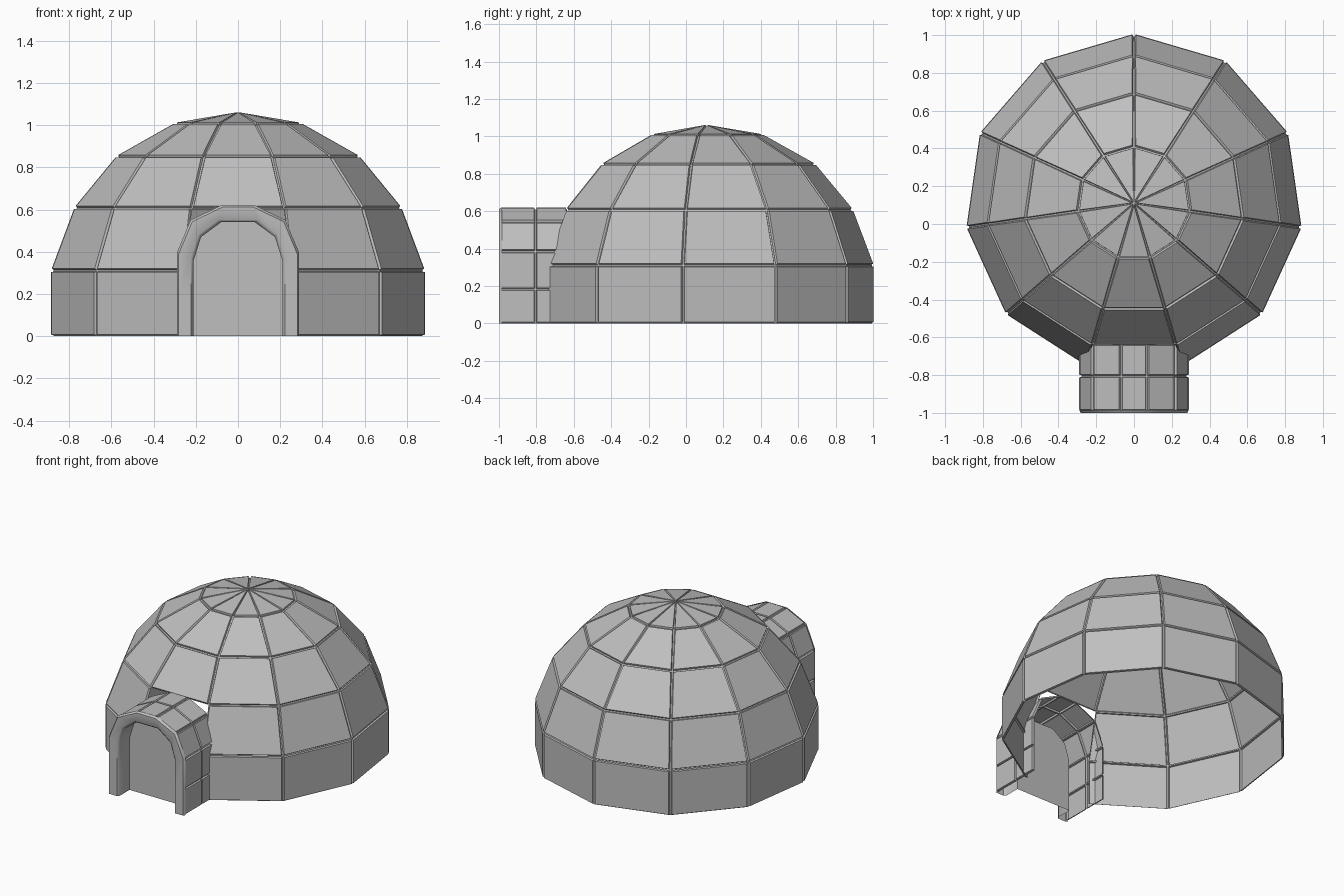
import bpy, bmesh, math

cube = bpy.data.objects.get("Cube")
if cube:
    bpy.data.objects.remove(cube)

SIDES = 11
CENTRE_Y = 0.11
RAISE = 0.012

snow = bpy.data.materials.new("snow_grey")
snow.use_nodes = True
colour = (0.52, 0.52, 0.52, 1)
snow.diffuse_color = colour
snow.node_tree.nodes["Principled BSDF"].inputs["Base Color"].default_value = colour


def finish(bm, name):
    mesh = bpy.data.meshes.new(name)
    bm.to_mesh(mesh)
    bm.free()
    mesh.materials.append(snow)
    obj = bpy.data.objects.new(name, mesh)
    bpy.context.collection.objects.link(obj)
    return obj


def raise_blocks(bm):
    """Turn every face into a raised block with a groove around it."""
    faces = bm.faces[:]
    bm.normal_update()
    bmesh.ops.inset_individual(bm, faces=faces, thickness=0.006)
    bmesh.ops.inset_individual(bm, faces=faces, thickness=0.004, depth=RAISE)


def loft(bm, sections):
    """Join rows of points with quads and return the vertex rows."""
    rows = [[bm.verts.new(p) for p in s] for s in sections]
    for a, b in zip(rows, rows[1:]):
        for i in range(len(a) - 1):
            bm.faces.new((a[i], b[i], b[i + 1], a[i + 1]))
    return rows


def arch(half, y, shrink=0.0):
    """Mirror half an arch and place it at depth y."""
    right = [(max(x - shrink, 0), z - shrink if z > 0 else 0) for x, z in half]
    left = [(-x, z) for x, z in reversed(right)]
    return [(x, y, z) for x, z in right + left]


# Dome of block courses, open where the tunnel enters
bm = bmesh.new()
courses = [(0.884, 0), (0.884, 0.31), (0.773, 0.605), (0.574, 0.845), (0.297, 1.0)]
rings = []
for radius, z in courses:
    ring = []
    for i in range(SIDES):
        a = math.pi / 2 + math.tau * i / SIDES
        ring.append(bm.verts.new((radius * math.cos(a), CENTRE_Y + radius * math.sin(a), z)))
    rings.append(ring)
apex = bm.verts.new((0, CENTRE_Y, 1.05))
front = SIDES // 2
for level, (low, high) in enumerate(zip(rings, rings[1:])):
    for i in range(SIDES):
        if i == front and level < 2:
            continue
        j = (i + 1) % SIDES
        bm.faces.new((low[i], low[j], high[j], high[i]))
for i in range(SIDES):
    bm.faces.new((rings[-1][i], rings[-1][(i + 1) % SIDES], apex))
raise_blocks(bm)
finish(bm, "dome")

# Entrance tunnel, two rows of blocks deep
outer = [(0.29, 0), (0.29, 0.195), (0.29, 0.395), (0.225, 0.55), (0.08, 0.62)]
inner = [(0.21, 0), (0.21, 0.17), (0.21, 0.36), (0.175, 0.47), (0.08, 0.54)]
bm = bmesh.new()
loft(bm, [arch(outer, y, RAISE) for y in (-0.99, -0.805, -0.635)])
raise_blocks(bm)
finish(bm, "entrance_tunnel")

# Rounded surround of the doorway
bm = bmesh.new()
loft(bm, [arch(inner, -0.88), arch(inner, -0.985), arch(inner, -1.0, -0.012),
          arch(outer, -1.0, 0.008), arch(outer, -0.985)])
surround = finish(bm, "door_surround")
bpy.context.view_layer.objects.active = surround
surround.select_set(True)
bpy.ops.object.shade_smooth_by_angle(angle=math.radians(50))

# Recessed panel closing the doorway
bm = bmesh.new()
bm.faces.new([bm.verts.new(p) for p in arch(inner, -0.88)])
bmesh.ops.reverse_faces(bm, faces=[f for f in bm.faces if f.normal.y > 0])
bm.normal_update()
if bm.faces[:][0].normal.y > 0:
    bmesh.ops.reverse_faces(bm, faces=bm.faces[:])
finish(bm, "door_panel")
